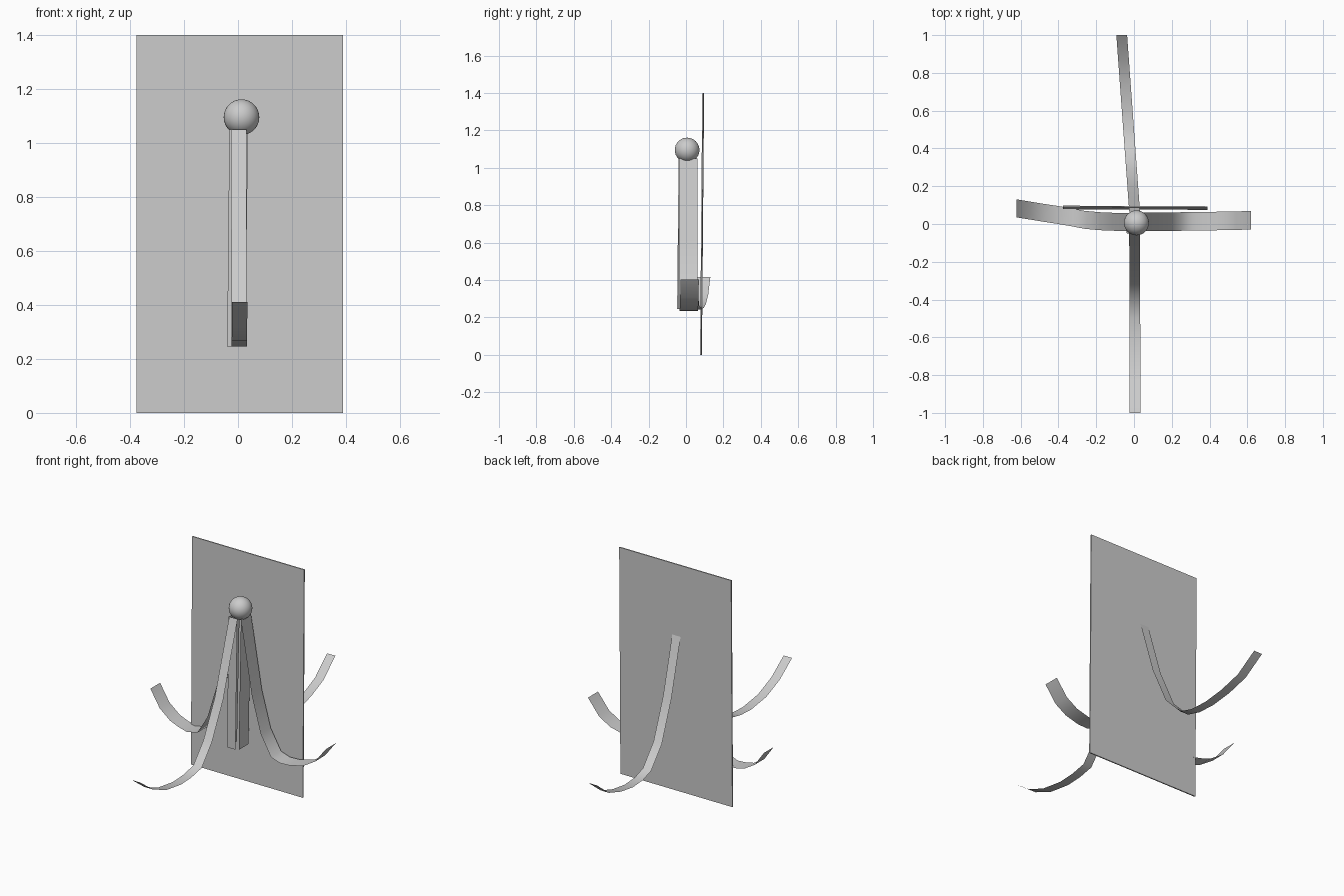
import bpy
from mathutils import Vector

if "Cube" in bpy.data.objects:
    bpy.data.objects.remove(bpy.data.objects["Cube"])


def ribbon(name, points, width, axis):
    """Thin smooth strip: centre-line points, spread by width along axis."""
    half = Vector(axis) * width / 2
    verts = []
    for p in points:
        verts += [Vector(p) - half, Vector(p) + half]
    faces = [(2 * i, 2 * i + 1, 2 * i + 3, 2 * i + 2) for i in range(len(points) - 1)]
    mesh = bpy.data.meshes.new(name)
    mesh.from_pydata(verts, [], faces)
    for poly in mesh.polygons:
        poly.use_smooth = True
    obj = bpy.data.objects.new(name, mesh)
    bpy.context.collection.objects.link(obj)
    return obj


X, Y = (1, 0, 0), (0, 1, 0)

# Curved streamers: (distance along, height), sideways drift interpolated
left = [(-.03, 1.05), (-.115, .61), (-.185, .385), (-.26, .265), (-.345, .243),
        (-.41, .253), (-.47, .27), (-.55, .32), (-.622, .417)]
right = [(.045, 1.05), (.12, .6), (.18, .38), (.25, .256), (.31, .235),
         (.38, .237), (.47, .26), (.545, .305), (.62, .402)]
front = [(-.05, 1.05), (-.19, .61), (-.3, .39), (-.4, .27), (-.5, .25),
         (-.6, .245), (-.75, .267), (-.88, .322), (-1, .41)]
back = [(.065, 1.05), (.19, .62), (.295, .38), (.41, .262), (.5, .24),
        (.61, .24), (.74, .265), (.87, .31), (1, .408)]
left_drift = [.01, .012, .015, .022, .038, .049, .058, .071, .083]

ribbon("left_streamer", [(a, d, z) for (a, z), d in zip(left, left_drift)], .095, Y)
ribbon("right_streamer", [(a, .012 + .02 * a * a, z) for a, z in right], .098, Y)
ribbon("front_streamer", [(a, 0, 0) and (.003 - .003 * a, a, z) for a, z in front], .057, X)
ribbon("back_streamer", [(.008 - .073 * a, a, z) for a, z in back], .057, X)

# Straight strips hanging under the ball
ribbon("front_hanging_strip", [(-.003, -.045, 1.05), (-.011, -.05, .245)], .058, X)
ribbon("back_hanging_strip", [(.008, .062, 1.05), (-.002, .056, .245)], .058, X)
ribbon("left_hanging_strip", [(-.028, .008, 1.05), (-.04, .0, .245)], .095, Y)
ribbon("right_hanging_strip", [(.045, .012, 1.05), (.035, .005, .245)], .095, Y)

# Ball at the top
bpy.ops.mesh.primitive_uv_sphere_add(segments=32, ring_count=16, radius=.066,
                                     location=(.013, .006, 1.095))
bpy.context.object.name = "top_ball"
bpy.ops.object.shade_smooth()

# Thin, slightly leaning back panel
bpy.ops.mesh.primitive_cube_add(size=1, location=(.007, .086, .7))
panel = bpy.context.object
panel.name = "back_panel"
panel.scale = (.765, .007, 1.4)
panel.rotation_euler = (-.0085, 0, -.004)
